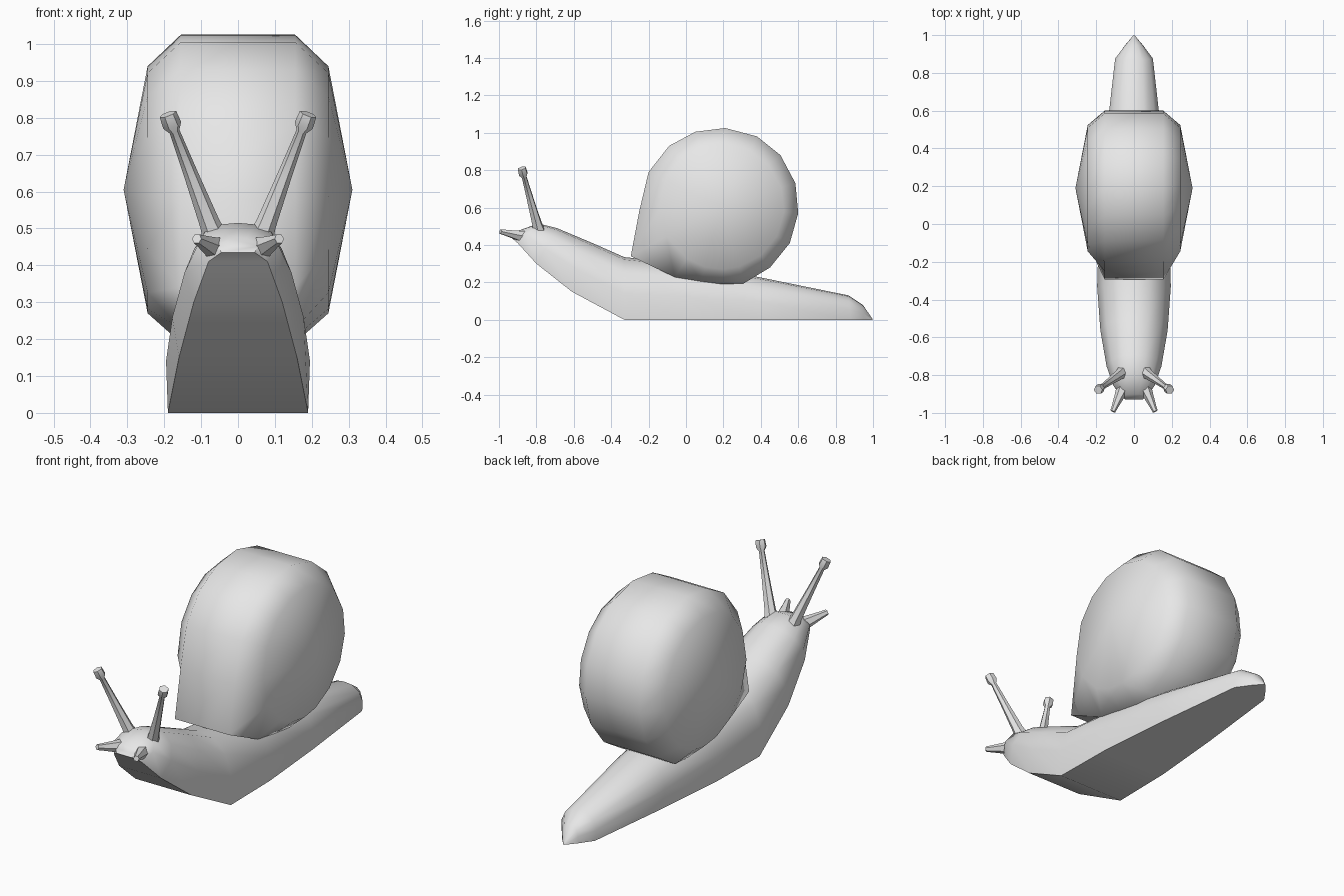
import bpy, math
from mathutils import Vector

if "Cube" in bpy.data.objects:
    bpy.data.objects.remove(bpy.data.objects["Cube"])

grey = bpy.data.materials.new("light_grey")
grey.diffuse_color = (0.8, 0.8, 0.8, 1)
grey.use_nodes = True
grey.node_tree.nodes["Principled BSDF"].inputs["Base Color"].default_value = grey.diffuse_color


def loft(name, rings, angle=50):
    """Bridge closed rings of equal length and cap both ends."""
    n = len(rings[0])
    verts = [p for r in rings for p in r]
    faces = [(i * n + j, i * n + (j + 1) % n, (i + 1) * n + (j + 1) % n, (i + 1) * n + j)
             for i in range(len(rings) - 1) for j in range(n)]
    faces += [tuple(reversed(range(n))), tuple(range(len(verts) - n, len(verts)))]
    mesh = bpy.data.meshes.new(name)
    mesh.from_pydata(verts, [], faces)
    mesh.materials.append(grey)
    obj = bpy.data.objects.new(name, mesh)
    bpy.context.collection.objects.link(obj)
    bpy.ops.object.select_all(action='DESELECT')
    obj.select_set(True)
    bpy.context.view_layer.objects.active = obj
    bpy.ops.object.mode_set(mode='EDIT')
    bpy.ops.mesh.select_all(action='SELECT')
    bpy.ops.mesh.remove_doubles(threshold=0.0005)
    bpy.ops.mesh.normals_make_consistent(inside=False)
    bpy.ops.object.mode_set(mode='OBJECT')
    bpy.ops.object.shade_smooth_by_angle(angle=math.radians(angle))
    return obj


def tube(name, a, b, stations, sides=6):
    """Tapered tube from a to b; stations are (fraction, radius)."""
    a, b = Vector(a), Vector(b)
    turn = (b - a).to_track_quat('Z', 'Y')
    rings = []
    for t, r in stations:
        c = a.lerp(b, t)
        rings.append([c + turn @ Vector((r * math.cos(k * math.tau / sides),
                                         r * math.sin(k * math.tau / sides), 0))
                      for k in range(sides)])
    return loft(name, rings)


# Body: slanted sections (sole y, sole z, sole half width, top y, top z, half width)
sections = [
    (0.998, 0.0, 0.004, 0.995, 0.008, 0.004),
    (0.95, 0.0, 0.045, 0.945, 0.08, 0.045),
    (0.88, 0.0, 0.095, 0.87, 0.13, 0.10),
    (0.40, 0.0, 0.15, 0.38, 0.23, 0.155),
    (0.0, 0.0, 0.185, 0.0, 0.30, 0.185),
    (-0.33, 0.0, 0.19, -0.33, 0.335, 0.195),
    (-0.61, 0.15, 0.16, -0.50, 0.41, 0.178),
    (-0.80, 0.30, 0.12, -0.69, 0.49, 0.145),
    (-0.90, 0.41, 0.08, -0.79, 0.515, 0.11),
    (-0.93, 0.435, 0.045, -0.90, 0.475, 0.055),
]
rings = []
for yb, zb, wb, yt, zt, w in sections:
    half = [(wb, 0.0), (w, 0.42), (0.82 * w, 0.76), (0.42 * w, 0.96)]
    prof = half + [(0, 1.0)] + [(-x, t) for x, t in reversed(half)]
    rings.append([(x, yb + (yt - yb) * t, zb + (zt - zb) * t) for x, t in prof])
loft("body", rings)

# Shell: rounded side outline with a forward lip, narrowing to a point on each side
outline = [(-0.295, 0.34), (-0.25, 0.58), (-0.2, 0.79), (-0.09, 0.93), (0.05, 1.005),
           (0.21, 1.025), (0.38, 0.98), (0.505, 0.88), (0.585, 0.73), (0.6, 0.57),
           (0.555, 0.41), (0.45, 0.28), (0.31, 0.195), (0.2, 0.19), (0.08, 0.205),
           (-0.06, 0.228)]
cy, cz = 0.19, 0.605


def shell_ring(x, radius=None):
    ring = []
    for y, z in outline:
        d = math.hypot(y - cy, z - cz)
        s = 1 if radius is None else radius / d
        ring.append((x, cy + (y - cy) * s, cz + (z - cz) * s))
    return ring


loft("shell", [shell_ring(-0.31, 0.0001), shell_ring(-0.245, 0.335), shell_ring(-0.155),
               shell_ring(0.155), shell_ring(0.245, 0.335), shell_ring(0.31, 0.0001)], 60)

# Eye stalks with knobs, and short front feelers
for side, label in ((1, "left"), (-1, "right")):
    tube("eye_stalk_" + label, (side * 0.06, -0.785, 0.47), (side * 0.19, -0.878, 0.81),
         [(0, 0.036), (0.12, 0.028), (0.5, 0.020), (0.86, 0.014), (0.91, 0.026), (1, 0.024)])
    tube("feeler_" + label, (side * 0.06, -0.87, 0.445), (side * 0.112, -0.992, 0.472),
         [(0, 0.034), (0.35, 0.026), (0.8, 0.017), (1, 0.014)])
